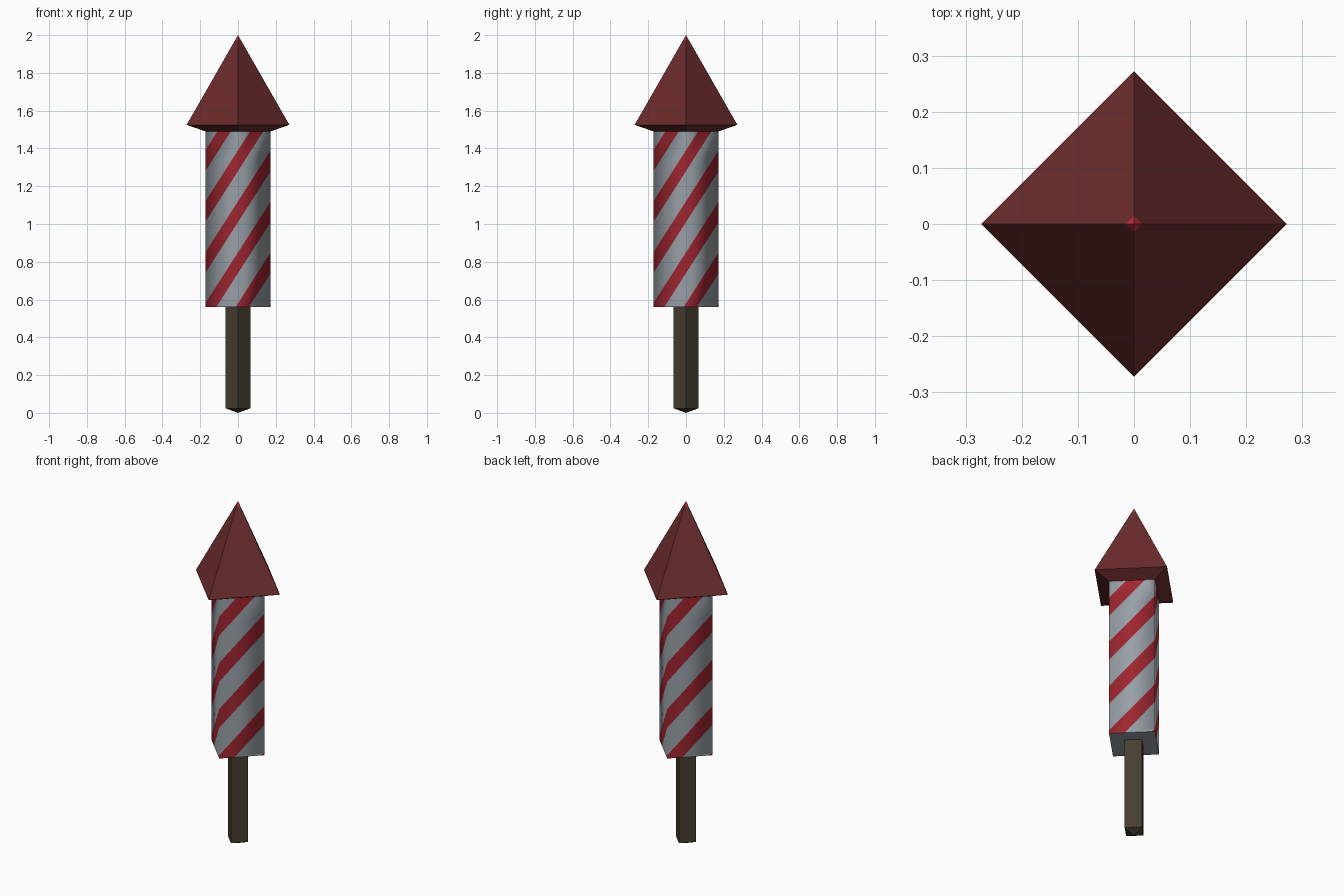
import bpy, bmesh, math
from mathutils import Vector

if "Cube" in bpy.data.objects:
    bpy.data.objects.remove(bpy.data.objects["Cube"])


def material(name, rgb):
    def lin(c):
        c /= 255
        return c / 12.92 if c <= 0.04045 else ((c + 0.055) / 1.055) ** 2.4
    m = bpy.data.materials.new(name)
    m.diffuse_color = (*[lin(c) for c in rgb], 1)
    m.use_nodes = True
    m.node_tree.nodes["Principled BSDF"].inputs["Base Color"].default_value = m.diffuse_color
    return m


GREY = material("pale grey paper", (150, 160, 166))
RED = material("stripe red", (158, 36, 46))
MAROON = material("dark red cap", (108, 44, 44))
BRIGHT = material("bright red tip", (200, 45, 58))
WOOD = material("dark wood", (72, 64, 48))


def lathe4(profile):
    """Four-sided solid with corners on the axes; profile = (radius, z) from bottom to top."""
    bm = bmesh.new()
    rings = []
    for r, z in profile:
        n = 4 if r > 0 else 1
        rings.append([bm.verts.new((r * math.cos(k * math.pi / 2), r * math.sin(k * math.pi / 2), z))
                      for k in range(n)])
    for a, b in zip(rings, rings[1:]):
        for k in range(4):
            vs = [a[k % len(a)], a[(k + 1) % len(a)], b[(k + 1) % len(b)], b[k % len(b)]]
            bm.faces.new(list(dict.fromkeys(vs)))
    for ring in (rings[0], rings[-1]):
        if len(ring) == 4:
            bm.faces.new(ring)
    bmesh.ops.recalc_face_normals(bm, faces=bm.faces[:])
    return bm


def finish(bm, name, *mats):
    me = bpy.data.meshes.new(name)
    bm.to_mesh(me)
    bm.free()
    for m in mats:
        me.materials.append(m)
    ob = bpy.data.objects.new(name, me)
    bpy.context.collection.objects.link(ob)
    return ob


# stick with a shallow pointed end
finish(lathe4([(0, 0), (0.065, 0.024), (0.065, 0.6)]), "stick", WOOD)

# pointed cap with sloped underside and a small bright tip
bm = lathe4([(0, 1.43), (0.272, 1.525), (0.0145, 1.975), (0, 2.0)])
for f in bm.faces:
    f.material_index = int(f.calc_center_median().z > 1.97)
finish(bm, "nose_cap", MAROON, BRIGHT)

# square tube body, diagonal stripes cut into each side
R, BOTTOM, TOP = 0.173, 0.56, 1.495
PITCH, LOW, HIGH = 0.27, 0.47, 0.58   # stripe spacing and edges at a side's left corner
bm = lathe4([(R, BOTTOM), (R, TOP)])
up = Vector((0, 0, 1))
for k in range(4):
    a, b = k * math.pi / 2, (k + 1) * math.pi / 2
    left = Vector((R * math.cos(a), R * math.sin(a), 0))
    right = Vector((R * math.cos(b), R * math.sin(b), 0))
    out = (left + right).normalized()
    cut = ((right - left) + up * PITCH).cross(out).normalized()

    def side():
        return [f for f in bm.faces if f.normal.dot(out) > 0.9]

    for i in range(-1, 5):
        for z in (LOW, HIGH):
            fs = side()
            geom = list({e for f in fs for e in f.edges} | {v for f in fs for v in f.verts}) + fs
            bmesh.ops.bisect_plane(bm, geom=geom, dist=1e-5, plane_no=cut,
                                   plane_co=left + up * (z + i * PITCH))
    bm.normal_update()
    for f in side():
        f.smooth = True
        c = f.calc_center_median()
        u = (c - left).dot(right - left) / (right - left).length_squared
        f.material_index = int((c.z - u * PITCH - LOW) % PITCH < HIGH - LOW)
for e in bm.edges:   # crisp rims
    if any(abs(f.normal.z) > 0.9 for f in e.link_faces):
        e.smooth = False
finish(bm, "striped_body", GREY, RED)
